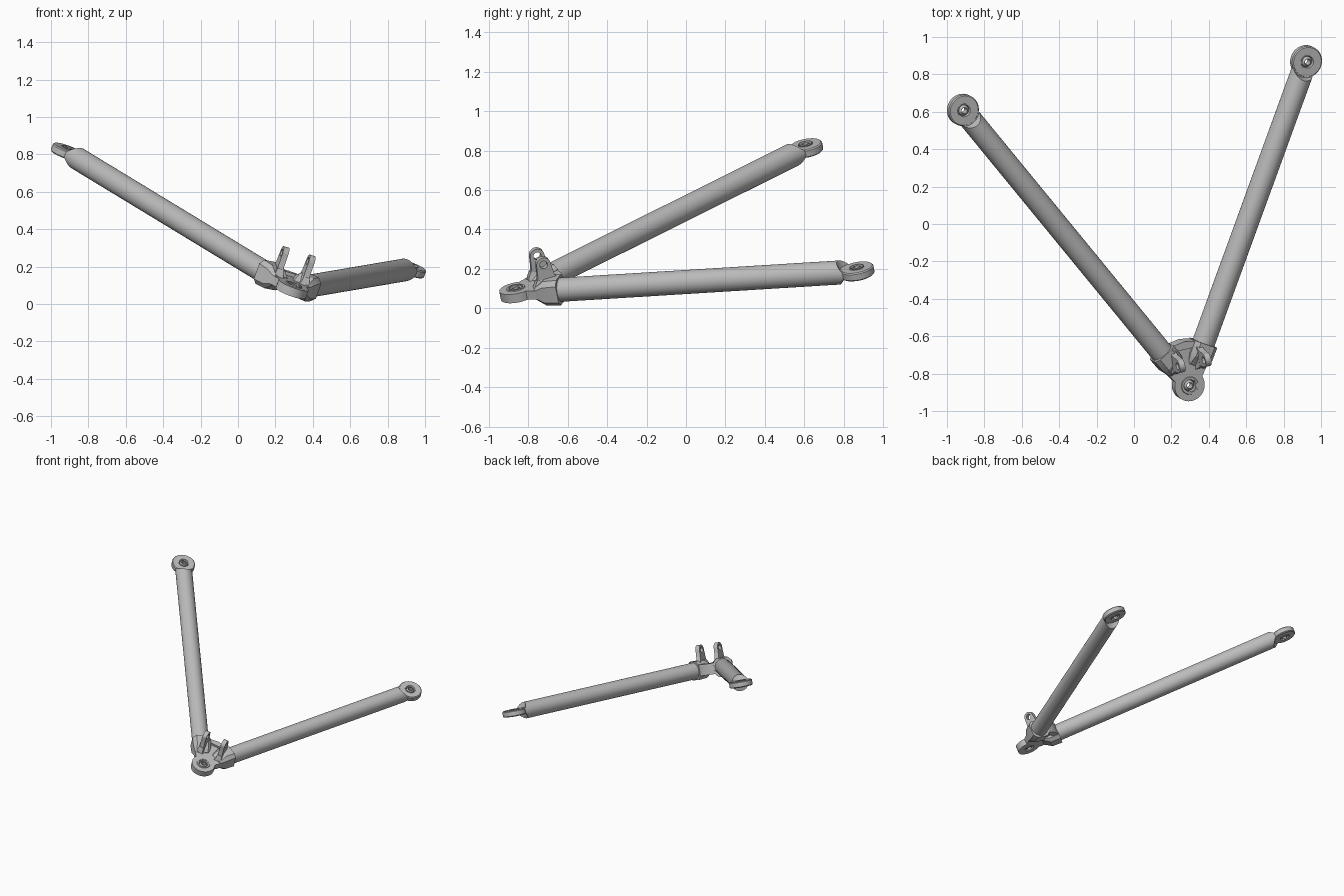
import bpy, bmesh, math
from mathutils import Vector, Matrix

if "Cube" in bpy.data.objects:
    bpy.data.objects.remove(bpy.data.objects["Cube"])

# Joint centres: ball joint at the front, two pivots at the arm ends
BALL = Vector((0.29, -0.86, 0.08))
LEFT = Vector((-0.915, 0.61, 0.812))
RIGHT = Vector((0.92, 0.87, 0.187))

# Local frame: origin at the ball joint, Y between the arms, Z normal to the wishbone
u, v = LEFT - BALL, RIGHT - BALL
Z = v.cross(u).normalized()
Y = (u.normalized() + v.normalized()).normalized()
X = Y.cross(Z)
FRAME = Matrix.Translation(BALL) @ Matrix((X, Y, Z)).transposed().to_4x4()
HALF = u.angle(v) / 2

steel = bpy.data.materials.new("grey_steel")
steel.diffuse_color = (0.5, 0.5, 0.5, 1)
steel.use_nodes = True
steel.node_tree.nodes["Principled BSDF"].inputs["Base Color"].default_value = steel.diffuse_color
parts = []


def finish(name, bm, m=Matrix(), keep=True):
    bmesh.ops.recalc_face_normals(bm, faces=bm.faces)
    me = bpy.data.meshes.new(name)
    bm.transform(m)
    bm.to_mesh(me)
    bm.free()
    ob = bpy.data.objects.new(name, me)
    bpy.context.collection.objects.link(ob)
    me.materials.append(steel)
    if keep:
        parts.append(ob)
    return ob


def loft(name, rings, m=Matrix(), closed=False, keep=True):
    """Skin a row of equal point rings; cap the ends or close the row."""
    bm = bmesh.new()
    vs = [[bm.verts.new(p) for p in r] for r in rings]
    n = len(vs[0])
    for i in range(len(vs) if closed else len(vs) - 1):
        a, b = vs[i], vs[(i + 1) % len(vs)]
        for j in range(n):
            k = (j + 1) % n
            bm.faces.new((a[j], a[k], b[k], b[j]))
    if not closed:
        bm.faces.new(vs[0])
        bm.faces.new(vs[-1])
    return finish(name, bm, m, keep)


def lathe(name, profile, m, n=48):
    """Ring shape: closed (radius, z) profile turned about Z."""
    ang = [2 * math.pi * i / n for i in range(n)]
    return loft(name, [[(r * math.cos(a), r * math.sin(a), z) for r, z in profile]
                       for a in ang], m, closed=True)


def prism(name, pts, z0, z1, m=Matrix(), keep=True):
    return loft(name, [[(x, y, z) for x, y in pts] for z in (z0, z1)], m, keep=keep)


def cone(name, r1, r2, z0, z1, m, keep=True, n=48):
    bm = bmesh.new()
    bmesh.ops.create_cone(bm, cap_ends=True, segments=n, radius1=r1, radius2=r2, depth=z1 - z0)
    return finish(name, bm, m @ Matrix.Translation((0, 0, (z0 + z1) / 2)), keep)


def cut(ob, cutter):
    mod = ob.modifiers.new("cut", 'BOOLEAN')
    mod.operation, mod.object, mod.solver = 'DIFFERENCE', cutter, 'EXACT'
    bpy.context.view_layer.objects.active = ob
    bpy.ops.object.modifier_apply(modifier=mod.name)
    bpy.data.objects.remove(cutter)


def bearing(name, m):
    # outer race and bored ball
    lathe(name + "_race", [(0.038, -0.026), (0.038, 0.026), (0.033, 0.026), (0.029, 0.012),
                           (0.029, -0.012), (0.033, -0.026)], m)
    ball = [(0.0305 * math.cos(t), 0.0305 * math.sin(t))
            for t in [math.radians(a) for a in range(-55, 56, 11)]]
    lathe(name + "_ball", ball + [(0.016, 0.025), (0.016, -0.025)], m)


def section(y, w, h, c=0.025):
    # chamfered rectangle across the arm
    return [(x, y, z) for x, z in ((w, h - c), (w - c, h), (c - w, h), (-w, h - c),
                                   (-w, c - h), (c - w, -h), (w - c, -h), (w, c - h))]


LUG = [(0.037, -0.022), (0.079, -0.022), (0.085, -0.016), (0.085, 0.016),
       (0.079, 0.022), (0.037, 0.022)]

# Arms: tube, milled end, pivot lug, bearing and bracket socket
for side, vec, sgn in (("left", u, 1), ("right", v, -1)):
    arm = Matrix.Rotation(sgn * HALF, 4, 'Z')
    end = arm @ Matrix.Translation((0, vec.length, 0))
    tube = cone(side + "_tube", 0.061, 0.061, 0.20, vec.length - 0.045,
                arm @ Matrix.Rotation(-math.pi / 2, 4, 'X'))
    cut(tube, cone("cutter", 0.086, 0.108, 0.021, 0.09, end, False))
    cut(tube, cone("cutter", 0.108, 0.086, -0.09, -0.021, end, False))
    lathe(side + "_pivot_lug", LUG, end)
    bearing(side + "_bearing", end)
    loft(side + "_socket", [section(0.11, 0.05, 0.026, 0.008), section(0.165, 0.066, 0.066),
                            section(0.24, 0.067, 0.069)], arm)

# Bracket plate: rounded nose widening back to both sockets
nose = [(0.085 * math.cos(math.radians(a)), 0.085 * math.sin(math.radians(a)))
        for a in range(-205, 26, 10)]
plate = prism("bracket_plate", nose + [(0.172, 0.168), (0.12, 0.21), (0.06, 0.238), (0.0, 0.248),
                                       (-0.06, 0.238), (-0.12, 0.21), (-0.172, 0.168)],
              -0.024, 0.024)
cut(plate, cone("cutter", 0.0375, 0.0375, -0.1, 0.1, Matrix(), False))
lathe("ball_joint_rim", [(0.0375, 0.02), (0.05, 0.02), (0.046, 0.029), (0.0375, 0.029)], Matrix())
bearing("ball_joint", Matrix())

# Raised rim behind the pocket
prism("bracket_back_rim", [(-0.085, 0.205), (0.085, 0.205), (0.06, 0.238), (0, 0.248),
                           (-0.06, 0.238)], -0.04, 0.042)

# Pair of mounting ears with a bolt hole each
stand = Matrix(((0, 0, 1, 0), (1, 0, 0, 0), (0, 1, 0, 0), (0, 0, 0, 1)))
tip = [(0.15 + 0.037 * math.cos(math.radians(a)), 0.142 + 0.037 * math.sin(math.radians(a)))
       for a in range(0, 181, 12)]
ear = [(0.082, 0.015), (0.225, 0.015), (0.218, 0.045), (0.195, 0.08)] + tip + \
      [(0.108, 0.08), (0.095, 0.045)]
for side, x in (("left", -0.075), ("right", 0.075)):
    ob = prism(side + "_ear", ear, x - 0.016, x + 0.016, stand)
    hole = stand @ Matrix.Translation((0.15, 0.142, x))
    cut(ob, cone("cutter", 0.02, 0.02, -0.1, 0.1, hole, False, 32))
    # thicker foot under the ear
    loft(side + "_ear_foot", [[(x + a * w, 0.15 + b * d, z) for a, b in
                               ((-1, -1), (1, -1), (1, 1), (-1, 1))]
                              for z, w, d in ((0.015, 0.032, 0.072), (0.04, 0.022, 0.064),
                                              (0.065, 0.0165, 0.05))])

# Tilt everything into place and shade
for ob in parts:
    ob.matrix_world = FRAME
    ob.select_set(True)
bpy.context.view_layer.objects.active = parts[0]
bpy.ops.object.shade_smooth_by_angle(angle=math.radians(30))
